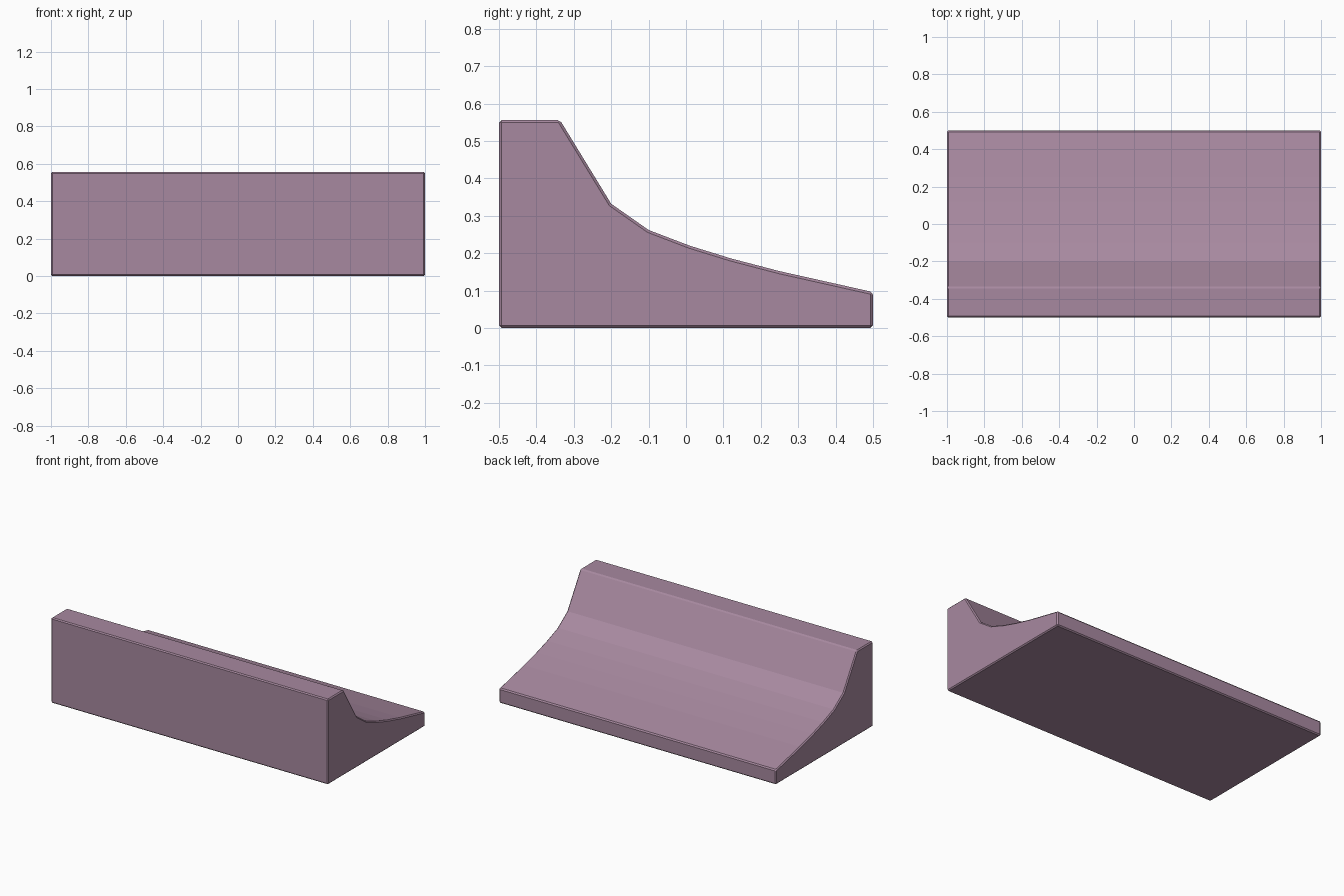
import bpy, bmesh

if "Cube" in bpy.data.objects:
    bpy.data.objects.remove(bpy.data.objects["Cube"])

# Side profile (y, z): tall back wall sweeping down to a low lip
profile = [(-0.5, 0), (0.5, 0), (0.5, 0.096), (0.25, 0.152), (0.12, 0.186),
           (0.01, 0.22), (-0.1, 0.262), (-0.2, 0.332), (-0.337, 0.556), (-0.5, 0.556)]

# Curved ramp block: profile extruded along x
bm = bmesh.new()
face = bm.faces.new([bm.verts.new((-1, y, z)) for y, z in profile])
ext = bmesh.ops.extrude_face_region(bm, geom=[face])
bmesh.ops.translate(bm, vec=(2, 0, 0),
                    verts=[v for v in ext["geom"] if isinstance(v, bmesh.types.BMVert)])
bmesh.ops.recalc_face_normals(bm, faces=bm.faces)
mesh = bpy.data.meshes.new("curved_ramp_block")
bm.to_mesh(mesh)
bm.free()
ramp = bpy.data.objects.new("curved_ramp_block", mesh)
bpy.context.collection.objects.link(ramp)

# Thin chamfer on the sharp edges only
bevel = ramp.modifiers.new("edge_chamfer", "BEVEL")
bevel.width = 0.007
bevel.segments = 1
bevel.limit_method = 'ANGLE'
bevel.angle_limit = 0.524

# Dusty mauve
mat = bpy.data.materials.new("mauve")
mat.diffuse_color = (0.39, 0.25, 0.35, 1)
mat.use_nodes = True
mat.node_tree.nodes["Principled BSDF"].inputs["Base Color"].default_value = mat.diffuse_color
mesh.materials.append(mat)
